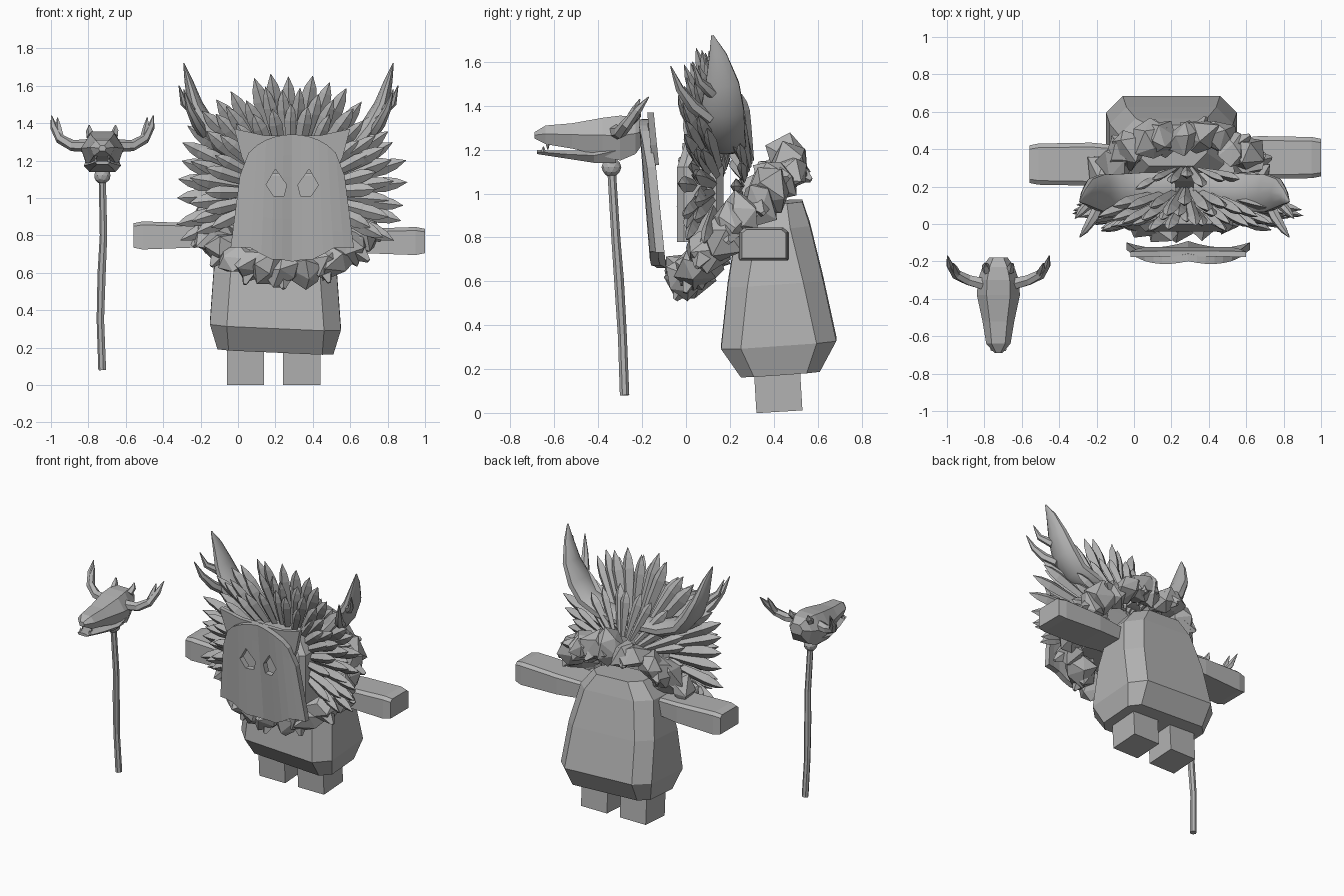
import bpy, bmesh, math, random
from mathutils import Vector, Matrix

random.seed(7)
cube = bpy.data.objects.get("Cube")
if cube:
    bpy.data.objects.remove(cube)

grey = bpy.data.materials.new("plain grey")
grey.use_nodes = True
TONE = (0.45, 0.45, 0.45, 1)
grey.diffuse_color = TONE
grey.node_tree.nodes["Principled BSDF"].inputs["Base Color"].default_value = TONE

MID = 0.20      # body centre line
HEAD = 0.28     # head centre line
SKULL = -0.725  # staff centre line


def finish(name, bm):
    bmesh.ops.recalc_face_normals(bm, faces=bm.faces)
    mesh = bpy.data.meshes.new(name)
    bm.to_mesh(mesh)
    bm.free()
    mesh.materials.append(grey)
    obj = bpy.data.objects.new(name, mesh)
    bpy.context.scene.collection.objects.link(obj)
    return obj


def loft(bm, rings):
    """Skin a list of equal-length rings and cap both ends."""
    loops = [[bm.verts.new(p) for p in ring] for ring in rings]
    for a, b in zip(loops, loops[1:]):
        for i in range(len(a)):
            j = (i + 1) % len(a)
            bm.faces.new((a[i], a[j], b[j], b[i]))
    bm.faces.new(loops[0][::-1])
    bm.faces.new(loops[-1])


def tube(bm, path, radii, sides=6, flat=1.0):
    """Sweep a polygon along a path; flat squashes it sideways."""
    pts = [Vector(p) for p in path]
    rings = []
    for i, p in enumerate(pts):
        d = pts[min(i + 1, len(pts) - 1)] - pts[max(i - 1, 0)]
        side = d.cross(Vector((0, 1, 0))).normalized()
        up = side.cross(d).normalized()
        turns = [2 * math.pi * k / sides for k in range(sides)]
        rings.append([p + radii[i] * (side * math.cos(t) * flat + up * math.sin(t)) for t in turns])
    loft(bm, rings)


def mirrored(points, centre, s):
    return [(centre + s * x, y, z) for x, y, z in points]


def octagon(z, half, y0, y1, cut, centre=MID):
    h, c = half, cut
    pts = [(-h + c, y0), (h - c, y0), (h, y0 + c), (h, y1 - c),
           (h - c, y1), (-h + c, y1), (-h, y1 - c), (-h, y0 + c)]
    return [(centre + x, y, z) for x, y in pts]


def prism(bm, outline, y_of, depth):
    loft(bm, [[(x, y_of(z) + d, z) for x, z in outline] for d in (0, depth)])


# Faceted body, leaning slightly
bm = bmesh.new()
loft(bm, [octagon(0.185, 0.31, 0.25, 0.61, 0.06), octagon(0.32, 0.35, 0.16, 0.685, 0.09),
          octagon(0.60, 0.33, 0.19, 0.625, 0.09), octagon(0.85, 0.28, 0.23, 0.565, 0.09),
          octagon(0.96, 0.19, 0.31, 0.53, 0.07)])
for v in bm.verts:
    v.co.z += 0.07 * (v.co.y - 0.42) - 0.045 * (v.co.x - MID)
finish("body", bm)

# Legs
for name, x in (("right_leg", 0.04), ("left_leg", 0.34)):
    bm = bmesh.new()
    bmesh.ops.create_cube(bm, size=1, matrix=Matrix.Translation((x, 0.42, 0.105))
                          @ Matrix.Rotation(0.06, 4, 'X') @ Matrix.Diagonal((0.2, 0.21, 0.2, 1)))
    finish(name, bm)

# Arms, flaring toward a blunt hand end
for name, s, y, drop in (("right_arm", -1, 0.32, 0.0), ("left_arm", 1, 0.355, -0.03)):
    bm = bmesh.new()
    rings = []
    for x, h, w in ((0.2, 0.05, 0.09), (0.45, 0.065, 0.115), (0.73, 0.075, 0.11), (0.78, 0.065, 0.1)):
        x = MID + s * (x - (0.02 if s < 0 else -0.02))
        z = 0.80 + drop
        rings.append([(x, y + a * w, z + b * h) for a, b in
                      ((-1, -1), (1, -1), (1, 0.75), (0.8, 1), (-0.8, 1), (-1, 0.75))])
    loft(bm, rings)
    finish(name, bm)

# Head block behind the mask
bm = bmesh.new()
loft(bm, [octagon(0.78, 0.25, -0.04, 0.17, 0.03, HEAD), octagon(1.12, 0.25, -0.04, 0.17, 0.03, HEAD),
          octagon(1.24, 0.16, 0.0, 0.16, 0.03, HEAD)])
finish("head", bm)


# Curved mask with a pointed lower edge and a domed top
def lean(z):
    return -0.13 - 0.07 * (z - 0.65) / 0.7


bm = bmesh.new()
COLS, ROWS = 12, 6
grid = []
for i in range(COLS + 1):
    u = 2 * i / COLS - 1
    low = 0.645 + 0.10 * abs(u) ** 0.8 + 0.015 * math.cos(u * 9)
    high = 1.12 + 0.22 * math.sqrt(max(0, 1 - u * u))
    column = []
    for j in range(ROWS + 1):
        v = j / ROWS
        z = low + (high - low) * v
        x = 0.29 + u * (0.33 - 0.05 * v)
        y = lean(z) - 0.03 * math.sin(abs(u) * math.pi) * (1 - 0.4 * v)
        column.append(bm.verts.new((x, y, z)))
    grid.append(column)
for a, b in zip(grid, grid[1:]):
    for j in range(ROWS):
        bm.faces.new((a[j], b[j], b[j + 1], a[j + 1]))
skin = bmesh.ops.extrude_face_region(bm, geom=bm.faces[:])
bmesh.ops.translate(bm, vec=(0, 0.04, 0), verts=[v for v in skin["geom"] if isinstance(v, bmesh.types.BMVert)])
mask = finish("mask", bm)

# Eye holes
bm = bmesh.new()
for s in (-1, 1):
    eye = [(0.14, 1.07), (0.09, 1.155), (0.03, 1.07), (0.045, 1.01), (0.10, 1.01)]
    prism(bm, [(0.29 + s * x, z) for x, z in eye], lambda z: -0.4, 0.35)
cutter = finish("eye_cutter", bm)
cutter.hide_render = True
hole = mask.modifiers.new("eye_holes", 'BOOLEAN')
hole.object = cutter
hole.operation = 'DIFFERENCE'
bpy.context.view_layer.update()
cut_mesh = bpy.data.meshes.new_from_object(mask.evaluated_get(bpy.context.evaluated_depsgraph_get()))
mask.modifiers.clear()
mask.data = cut_mesh
bpy.data.objects.remove(cutter)

# Brow plate with ear corners
bm = bmesh.new()
half = [(0.23, 1.13), (0.27, 1.22), (0.31, 1.37), (0.15, 1.335)]
outline = [(0.29 + x, z) for x, z in half] + [(0.29 - x, z) for x, z in reversed(half)]
prism(bm, outline, lambda z: lean(z) + 0.025, 0.03)
finish("mask_ears", bm)


# Feather fan: nearly upright layers of plump pointed blades
def feather(bm, root, tip, width):
    axis = (tip - root).normalized()
    side = axis.cross(Vector((0, 1, 0))).normalized()
    thick = side.cross(axis).normalized()
    rings = []
    for t, w in ((0, 0.4), (0.5, 0.85), (0.75, 1.0), (0.88, 0.7), (1, 0.03)):
        p = root.lerp(tip, t)
        s, n = side * width * w, thick * width * w * 0.7
        rings.append([p + s, p + n, p - s, p - n])
    loft(bm, rings)


# name, count, reach, tip depth, root depth, half width
layers = (("outer_feathers", 25, 0.67, 0.07, 0.14, 0.042), ("middle_feathers", 24, 0.60, 0.02, 0.10, 0.038),
          ("front_feathers", 19, 0.50, -0.01, 0.06, 0.036), ("back_feathers", 19, 0.46, 0.22, 0.25, 0.034))
for name, count, reach, tip_y, root_y, width in layers:
    bm = bmesh.new()
    for k in range(count):
        a = math.radians(-20 + 220 * k / (count - 1) + random.uniform(-2, 2))
        c, s = math.cos(a), math.sin(a)
        r = reach * random.uniform(0.95, 1.02)
        tip = Vector((HEAD + c * r * (0.92 + 0.1 * max(s, 0)), tip_y + random.uniform(-0.035, 0.035), 1.0 + s * r))
        root = Vector((HEAD + c * 0.15, root_y + 0.05 * max(s, 0), 1.02 + s * 0.13))
        feather(bm, root, tip, width * random.uniform(0.9, 1.1))
    finish(name, bm)

# Great horns sweeping out and up, each with small prongs
for name, s in (("right_horn", -1), ("left_horn", 1)):
    bm = bmesh.new()
    path = [(0.05, 0.2, 1.22), (0.22, 0.18, 1.23), (0.36, 0.165, 1.28), (0.44, 0.165, 1.38),
            (0.50, 0.165, 1.50), (0.535, 0.145, 1.63), (0.56, 0.12, 1.72)]
    tube(bm, mirrored(path, HEAD - 0.01, s), [0.08, 0.1, 0.107, 0.105, 0.08, 0.042, 0.006], 10, 0.52)
    for prong in ([(0.45, 0.11, 1.34), (0.49, 0.03, 1.40), (0.53, -0.03, 1.48), (0.56, -0.07, 1.58)],
                  [(0.50, 0.12, 1.46), (0.56, 0.06, 1.51), (0.585, 0.03, 1.60)]):
        tube(bm, mirrored(prong, HEAD - 0.01, s), [0.03, 0.03, 0.02, 0.003][-len(prong):], 6)
    horn = finish(name, bm)
    for o in bpy.context.selected_objects:
        o.select_set(False)
    horn.select_set(True)
    bpy.context.view_layer.objects.active = horn
    bpy.ops.object.shade_smooth_by_angle(angle=math.radians(45))

# Shaggy collar: tilted ring of big jagged chunks, with a blunt tuft on every other one
bm = bmesh.new()
CHUNKS = 26
for k in range(CHUNKS):
    a = 2 * math.pi * k / CHUNKS
    along = -math.cos(a)
    centre = Vector((0.26 + 0.40 * math.sin(a), 0.235 + 0.235 * along, 0.875 + 0.26 * along))
    centre += Vector([random.uniform(-0.02, 0.02) for _ in range(3)])
    spin = Matrix.Rotation(random.uniform(0, 6), 4, Vector((random.random(), random.random(), 1)))
    size = Matrix.Diagonal((random.uniform(0.9, 1.2), random.uniform(0.75, 1), random.uniform(0.9, 1.2), 1))
    made = bmesh.ops.create_icosphere(bm, subdivisions=1, radius=0.105,
                                      matrix=Matrix.Translation(centre) @ spin @ size)
    for v in made["verts"]:
        v.co += Vector([random.uniform(-0.025, 0.025) for _ in range(3)])
    if k % 2 == 0:
        out = Vector((math.sin(a), 0.6 * along, -0.6 + 0.6 * along + random.uniform(-0.4, 0.4))).normalized()
        turn = out.to_track_quat('Z', 'Y').to_matrix().to_4x4()
        bmesh.ops.create_cone(bm, cap_ends=True, segments=4, radius1=0.075, radius2=0.012, depth=0.12,
                              matrix=Matrix.Translation(centre + out * 0.065) @ turn)
finish("fur_collar", bm)

# Staff with a round knob
bm = bmesh.new()
tube(bm, [(-0.725, -0.28, 0.08), (-0.735, -0.29, 0.35), (-0.728, -0.305, 0.6),
          (-0.718, -0.32, 0.8), (-0.725, -0.34, 1.12)], [0.022, 0.021, 0.023, 0.021, 0.02], 7)
bmesh.ops.create_icosphere(bm, subdivisions=2, radius=0.045, matrix=Matrix.Translation((SKULL, -0.34, 1.12)))
finish("staff", bm)


# Skull on the staff: cranium and lower jaw lofted from nose to back
def skull_part(name, sections):
    bm = bmesh.new()
    rings = []
    for y, w, low, high in sections:
        mid = low + (high - low) * 0.55
        rings.append([(SKULL + x * w, y, z) for x, z in
                      ((-0.7, low), (0.7, low), (1, mid), (0.55, high), (-0.55, high), (-1, mid))])
    loft(bm, rings)
    finish(name, bm)


skull_part("skull", [(-0.69, 0.02, 1.25, 1.28), (-0.64, 0.065, 1.225, 1.31), (-0.52, 0.085, 1.205, 1.32),
                     (-0.38, 0.115, 1.17, 1.345), (-0.30, 0.11, 1.15, 1.355), (-0.23, 0.085, 1.18, 1.35),
                     (-0.18, 0.05, 1.25, 1.32)])
skull_part("lower_jaw", [(-0.68, 0.04, 1.18, 1.198), (-0.55, 0.075, 1.16, 1.195), (-0.42, 0.1, 1.14, 1.2),
                         (-0.32, 0.09, 1.14, 1.24)])

# Skull horns, brow spikes and fangs
for name, s in (("skull_right_horn", -1), ("skull_left_horn", 1)):
    bm = bmesh.new()
    tube(bm, mirrored([(0.08, -0.32, 1.28), (0.16, -0.30, 1.28), (0.225, -0.27, 1.315), (0.26, -0.22, 1.38),
                       (0.272, -0.17, 1.44)], SKULL, s), [0.035, 0.03, 0.027, 0.02, 0.003], 6)
    tube(bm, mirrored([(0.22, -0.27, 1.31), (0.235, -0.235, 1.38), (0.24, -0.21, 1.43)], SKULL, s),
         [0.022, 0.017, 0.003], 5)
    tube(bm, mirrored([(0.06, -0.25, 1.33), (0.07, -0.22, 1.36), (0.07, -0.21, 1.39)], SKULL, s),
         [0.025, 0.018, 0.003], 5)
    for y, z, tip in ((-0.63, 1.235, 1.2), (-0.65, 1.19, 1.215)):
        tube(bm, mirrored([(0.035, y, z), (0.035, y, tip)], SKULL, s), [0.012, 0.002], 4)
    finish(name, bm)
